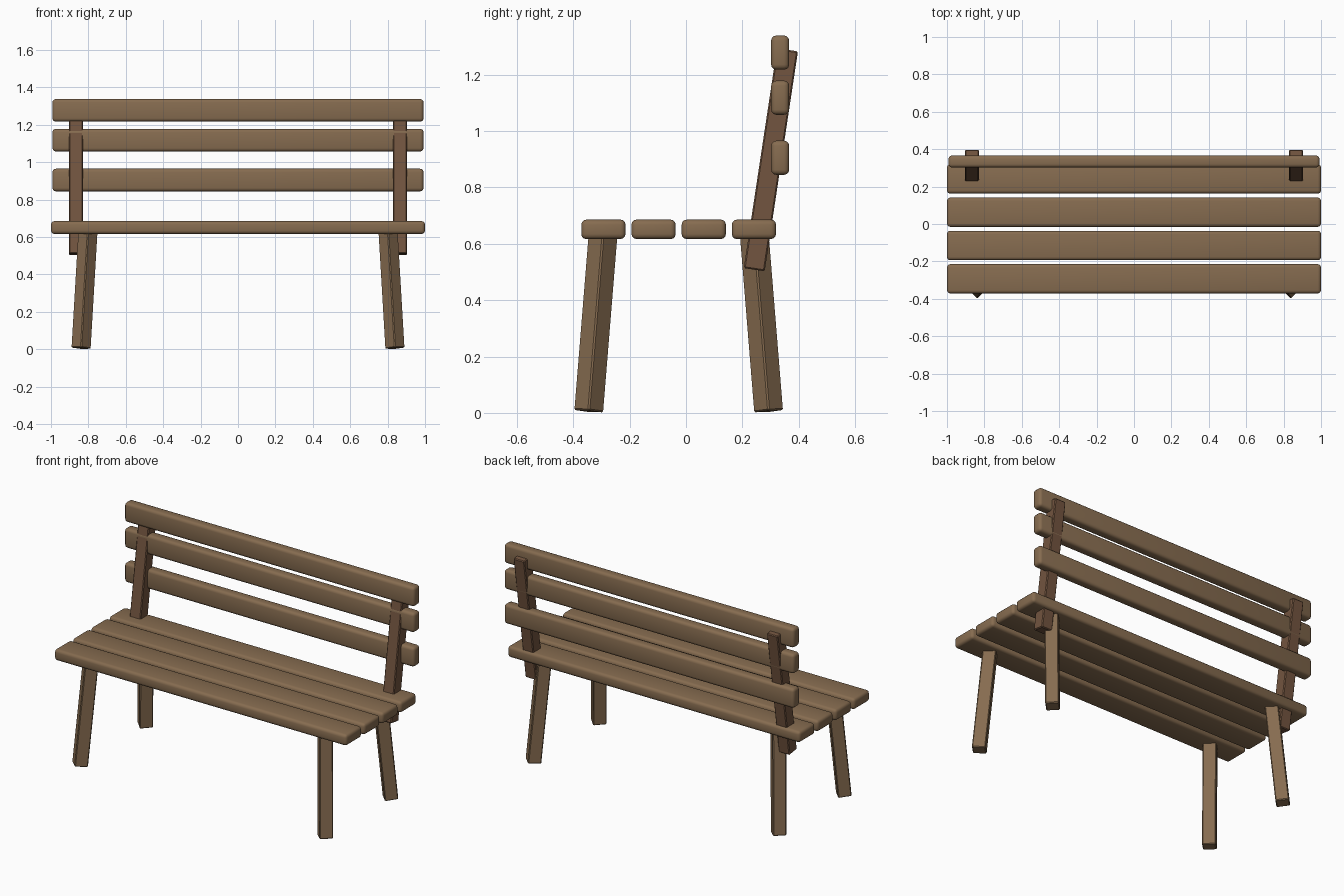
import bpy
from math import radians
from mathutils import Vector, Matrix

if "Cube" in bpy.data.objects:
    bpy.data.objects.remove(bpy.data.objects["Cube"], do_unlink=True)


def make_material(name, rgb):
    mat = bpy.data.materials.new(name)
    mat.use_nodes = True
    color = (*rgb, 1)
    mat.diffuse_color = color
    bsdf = mat.node_tree.nodes["Principled BSDF"]
    bsdf.inputs["Base Color"].default_value = color
    bsdf.inputs["Roughness"].default_value = 0.8
    return mat


light_wood = make_material("light_wood", (0.24, 0.15, 0.08))
dark_wood = make_material("dark_wood", (0.17, 0.09, 0.05))


def plank(name, size, center, mat, bevel, segments):
    """Rounded wooden bar with its size baked into the mesh."""
    bpy.ops.mesh.primitive_cube_add(size=1, location=center)
    obj = bpy.context.object
    obj.name = name
    obj.data.transform(Matrix.Diagonal((*size, 1)))
    obj.data.materials.append(mat)
    mod = obj.modifiers.new("rounded_edges", "BEVEL")
    mod.width = bevel
    mod.segments = segments
    bpy.ops.object.modifier_apply(modifier=mod.name)
    bpy.ops.object.shade_smooth_by_angle(angle=radians(35))
    return obj


def strut(name, bottom, top, width, spin, mat, bevel):
    """Square bar running between two points, spun about its own axis."""
    bottom, top = Vector(bottom), Vector(top)
    axis = top - bottom
    obj = plank(name, (width, width, axis.length), (bottom + top) / 2, mat, bevel, 1)
    turn = Vector((0, 0, 1)).rotation_difference(axis).to_matrix()
    obj.rotation_euler = (turn @ Matrix.Rotation(spin, 3, "Z")).to_euler()
    return obj


# Seat slats
for i in range(4):
    plank(f"seat_slat_{i + 1}", (2, 0.157, 0.069),
          (0, -0.293 + i * 0.178, 0.651), light_wood, 0.018, 3)

# Backrest slats
for i, z in enumerate((0.905, 1.118, 1.278)):
    plank(f"back_slat_{i + 1}", (1.984, 0.064, 0.121),
          (0, 0.334, z), light_wood, 0.018, 3)

# Leaning back posts and splayed legs
for side, sx in (("left", 1), ("right", -1)):
    strut(f"back_post_{side}", (sx * 0.867, 0.242, 0.508),
          (sx * 0.867, 0.36, 1.288), 0.075, 0, dark_wood, 0.005)
    for end, foot_y, top_y in (("front", -0.345, -0.294), ("back", 0.293, 0.242)):
        strut(f"{end}_leg_{side}", (sx * 0.839, foot_y, 0.006),
              (sx * 0.802, top_y, 0.635), 0.077, radians(45), light_wood, 0.005)
